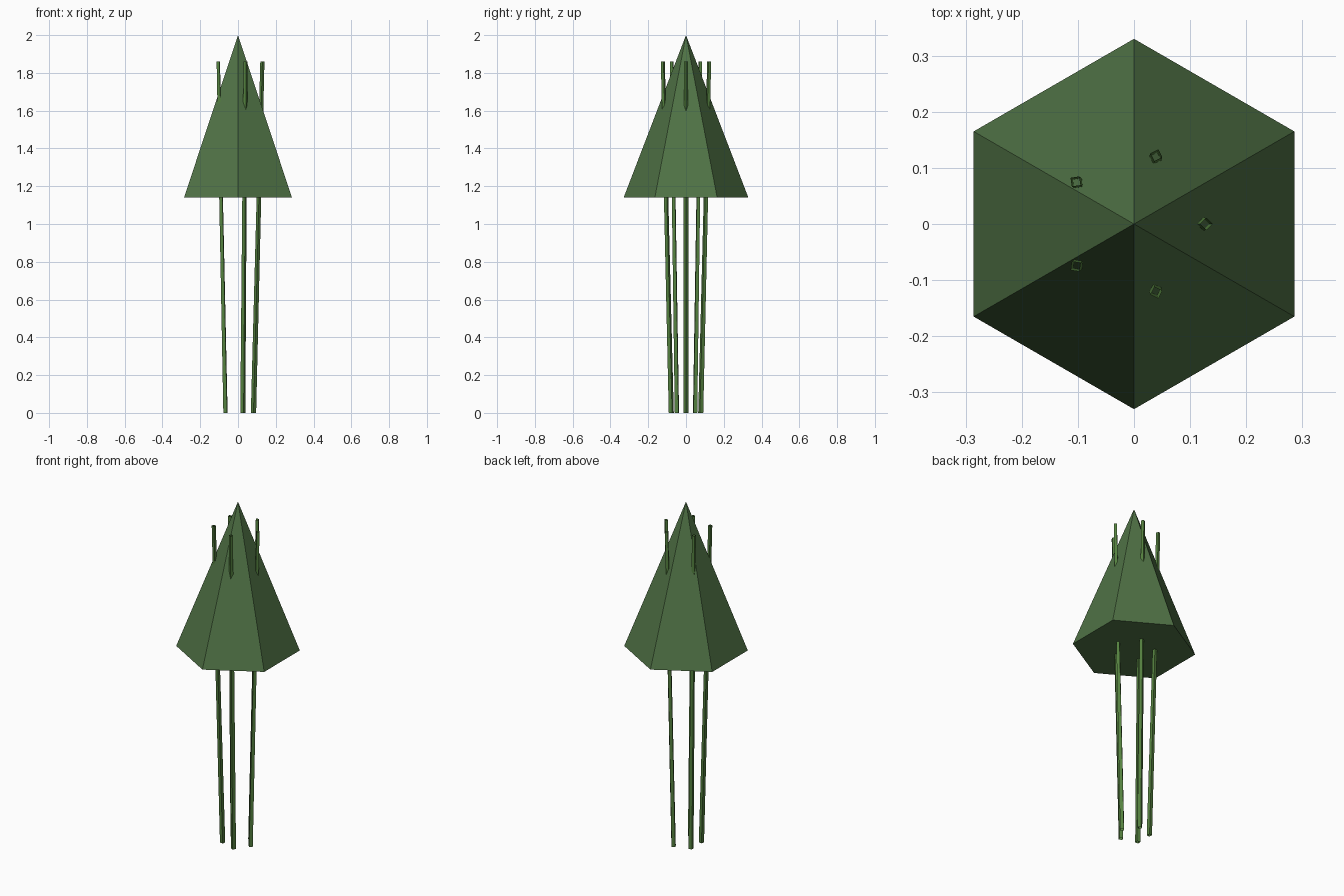
import bpy
from math import sin, cos, radians

if "Cube" in bpy.data.objects:
    bpy.data.objects.remove(bpy.data.objects["Cube"])


def material(name, rgb):
    m = bpy.data.materials.new(name)
    m.diffuse_color = (*rgb, 1)
    m.use_nodes = True
    m.node_tree.nodes["Principled BSDF"].inputs["Base Color"].default_value = m.diffuse_color
    return m


def ring(cx, cy, z, r, n, start):
    return [(cx + r * cos(radians(start + 360 * i / n)),
             cy + r * sin(radians(start + 360 * i / n)), z) for i in range(n)]


def add(name, verts, faces, mat):
    me = bpy.data.meshes.new(name)
    me.from_pydata(verts, [], faces)
    me.materials.append(mat)
    ob = bpy.data.objects.new(name, me)
    bpy.context.collection.objects.link(ob)
    return ob


leaf = material("leaf_green", (0.08, 0.17, 0.06))
stalk = material("stalk_green", (0.09, 0.22, 0.05))

# Six-sided foliage cone with a closed base
add("foliage_cone", ring(0, 0, 1.14, 0.33, 6, 30) + [(0, 0, 2.0)],
    [(i, (i + 1) % 6, 6) for i in range(6)] + [(5, 4, 3, 2, 1, 0)], leaf)

# Five square open-ended stalks, leaning outward
for k in range(5):
    a = 72 * k
    c, s = cos(radians(a)), sin(radians(a))
    verts = (ring(0.082 * c, 0.082 * s, 0, 0.014, 4, a)
             + ring(0.129 * c, 0.129 * s, 1.86, 0.011, 4, a))
    add(f"stalk_{k + 1}", verts,
        [(i, (i + 1) % 4, (i + 1) % 4 + 4, i + 4) for i in range(4)], stalk)
